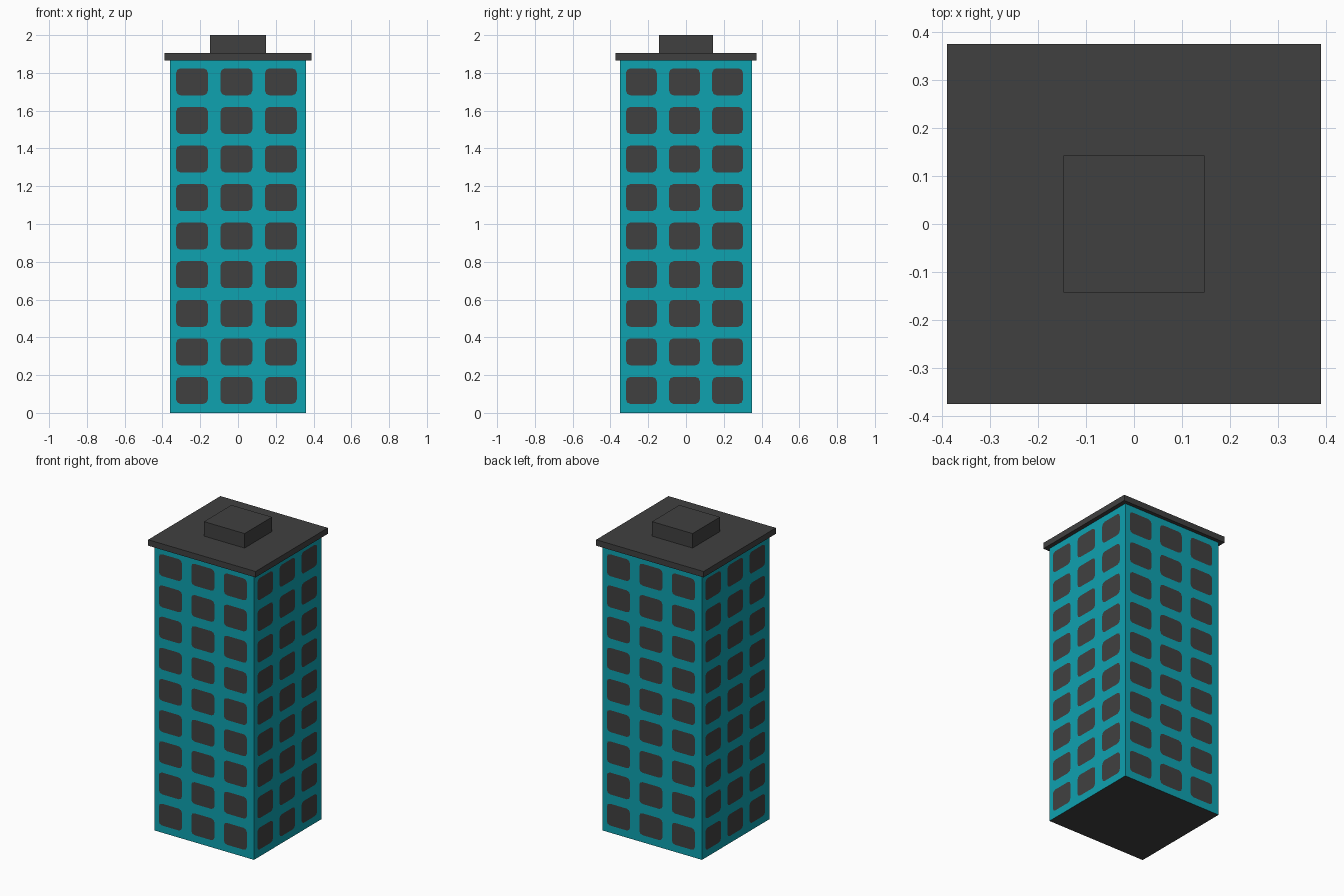
import bpy, bmesh, math
from mathutils import Matrix, Vector

if "Cube" in bpy.data.objects:
    bpy.data.objects.remove(bpy.data.objects["Cube"])


def material(name, rgb):
    m = bpy.data.materials.new(name)
    m.diffuse_color = (*rgb, 1)
    m.use_nodes = True
    m.node_tree.nodes["Principled BSDF"].inputs["Base Color"].default_value = m.diffuse_color
    return m


TEAL = material("teal wall", (0.0045, 0.36, 0.434))
DARK = material("dark grey", (0.051, 0.051, 0.051))


def finish(bm, name, *mats):
    me = bpy.data.meshes.new(name)
    bm.to_mesh(me)
    bm.free()
    for m in mats:
        me.materials.append(m)
    ob = bpy.data.objects.new(name, me)
    bpy.context.collection.objects.link(ob)
    return ob


def box(name, hx, hy, z0, z1, *mats, dark_base=False):
    bm = bmesh.new()
    bmesh.ops.create_cube(bm, size=1, matrix=Matrix.Translation((0, 0, (z0 + z1) / 2))
                          @ Matrix.Diagonal((2 * hx, 2 * hy, z1 - z0, 1)))
    bm.normal_update()
    if dark_base:
        for f in bm.faces:
            f.material_index = int(f.normal.z < -0.5)
    return finish(bm, name, *mats)


HX, HY = 0.361, 0.35

# Tower walls (dark underside), roof slab and rooftop plant room
box("tower_walls", HX, HY, 0, 1.866, TEAL, DARK, dark_base=True)
box("roof_slab", 0.389, 0.374, 1.866, 1.905, DARK)
box("roof_plant_room", 0.147, 0.142, 1.905, 2.0, DARK)


def window_outline(w, h, r, steps=2):
    """Rounded rectangle, counter-clockwise."""
    pts = []
    for q, (sx, sy) in enumerate(((1, 1), (-1, 1), (-1, -1), (1, -1))):
        for i in range(steps + 1):
            a = math.pi / 2 * (q + i / steps)
            pts.append((sx * (w / 2 - r) + r * math.cos(a), sy * (h / 2 - r) + r * math.sin(a)))
    return pts


# Painted windows: the same 3 x 9 grid on each of the four sides
bm = bmesh.new()
for side in range(4):
    half, depth = (HX, HY) if side % 2 == 0 else (HY, HX)
    turn = Matrix.Rotation(side * math.pi / 2, 3, 'Z')
    outline = window_outline(0.466 * half, 0.143, 0.024)
    for col in range(3):
        u = half * (-0.023 + (col - 1) * 0.652)
        for row in range(9):
            z = 0.119 + row * 0.2042
            bm.faces.new([bm.verts.new(turn @ Vector((u + px, -depth - 0.0015, z + pz)))
                          for px, pz in outline])
finish(bm, "windows", DARK)
